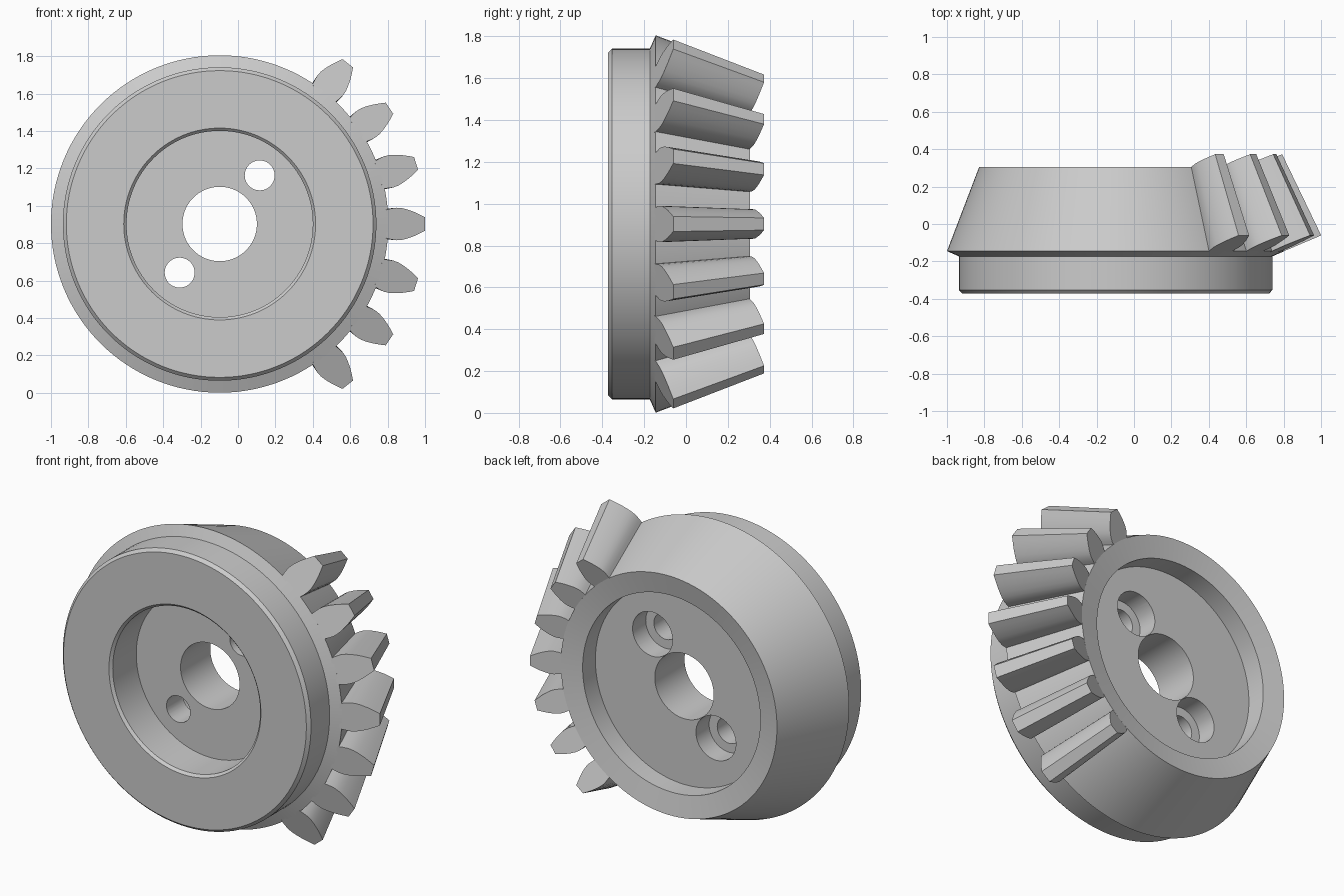
import bpy, bmesh, math
from mathutils import Vector, Matrix

if "Cube" in bpy.data.objects:
    bpy.data.objects.remove(bpy.data.objects["Cube"])

CX, CZ = -0.098, 0.903      # gear axis runs along y through (CX, CZ)
SEG = 128
TEETH_PER_TURN = 21
BACK_SCALE = 0.81           # tooth size at the narrow end
APEX_Y = 2.223              # tip of the pitch cone

steel = bpy.data.materials.new("grey_steel")
steel.diffuse_color = (0.6, 0.6, 0.6, 1)
steel.use_nodes = True
steel.node_tree.nodes["Principled BSDF"].inputs["Base Color"].default_value = steel.diffuse_color


def polar(r, y, a):
    return Vector((CX + r * math.cos(a), y, CZ + r * math.sin(a)))


def make_object(name, bm):
    bmesh.ops.recalc_face_normals(bm, faces=bm.faces)
    mesh = bpy.data.meshes.new(name)
    bm.to_mesh(mesh)
    bm.free()
    mesh.materials.append(steel)
    obj = bpy.data.objects.new(name, mesh)
    bpy.context.collection.objects.link(obj)
    return obj


def activate(obj):
    bpy.ops.object.select_all(action='DESELECT')
    obj.select_set(True)
    bpy.context.view_layer.objects.active = obj


def smooth(obj, degrees):
    activate(obj)
    bpy.ops.object.shade_smooth_by_angle(angle=math.radians(degrees))


# Gear body: closed section (radius, y) turned around the axis
section = [
    (0.199, -0.13), (0.498, -0.13), (0.498, -0.357), (0.513, -0.372),  # front recess
    (0.82, -0.372), (0.838, -0.353), (0.838, -0.173),                  # hub
    (0.902, -0.145), (0.73, 0.305),                                    # cone
    (0.60, 0.28), (0.60, 0.157), (0.199, 0.157),                       # back recess
]
bm = bmesh.new()
rings = [[bm.verts.new(polar(r, y, 2 * math.pi * i / SEG)) for r, y in section]
         for i in range(SEG)]
n = len(section)
for i in range(SEG):
    a, b = rings[i], rings[(i + 1) % SEG]
    for j in range(n):
        k = (j + 1) % n
        bm.faces.new((a[j], a[k], b[k], b[j]))
body = make_object("gear_body", bm)


# Two counterbored bolt holes through the web
def drill(x, z, radius, y0, y1):
    bm = bmesh.new()
    place = Matrix.Translation((x, (y0 + y1) / 2, z)) @ Matrix.Rotation(math.pi / 2, 4, 'X')
    bmesh.ops.create_cone(bm, cap_ends=True, segments=48, radius1=radius,
                          radius2=radius, depth=y1 - y0, matrix=place)
    cutter = make_object("hole_cutter", bm)
    cutter.hide_render = True
    mod = body.modifiers.new("hole", 'BOOLEAN')
    mod.operation = 'DIFFERENCE'
    mod.solver = 'EXACT'
    mod.object = cutter
    activate(body)
    bpy.ops.object.modifier_apply(modifier=mod.name)
    bpy.data.objects.remove(cutter)


for s in (1, -1):
    x, z = CX + s * 0.214, CZ + s * 0.26
    drill(x, z, 0.135, 0.03, 0.24)
    drill(x, z, 0.08, -0.25, 0.1)
smooth(body, 10)

# Teeth: curved flank (height, half width), tapering toward the cone apex
flank = [(-0.012, 0.076), (0.02, 0.083), (0.05, 0.087), (0.08, 0.085),
         (0.11, 0.078), (0.15, 0.065), (0.185, 0.05), (0.215, 0.036)]
outline = flank + [(h, -w) for h, w in reversed(flank)]
lean = Vector((0.2, 0.085)).normalized()


def tooth(angle, name):
    bm = bmesh.new()
    ends = []
    c, s = math.cos(angle), math.sin(angle)
    for scale in (1.0, BACK_SCALE):
        loop = []
        for h, w in outline:
            r = (0.901 + h * lean.x) * scale
            y = APEX_Y + (-0.145 + h * lean.y - APEX_Y) * scale
            t = w * scale
            loop.append(bm.verts.new((CX + r * c - t * s, y, CZ + r * s + t * c)))
        bm.faces.new(loop)
        ends.append(loop)
    m = len(outline)
    for i in range(m):
        j = (i + 1) % m
        bm.faces.new((ends[0][i], ends[0][j], ends[1][j], ends[1][i]))
    smooth(make_object(name, bm), 25)


for i in range(-3, 4):
    tooth(2 * math.pi * i / TEETH_PER_TURN, f"tooth_{i + 4}")
